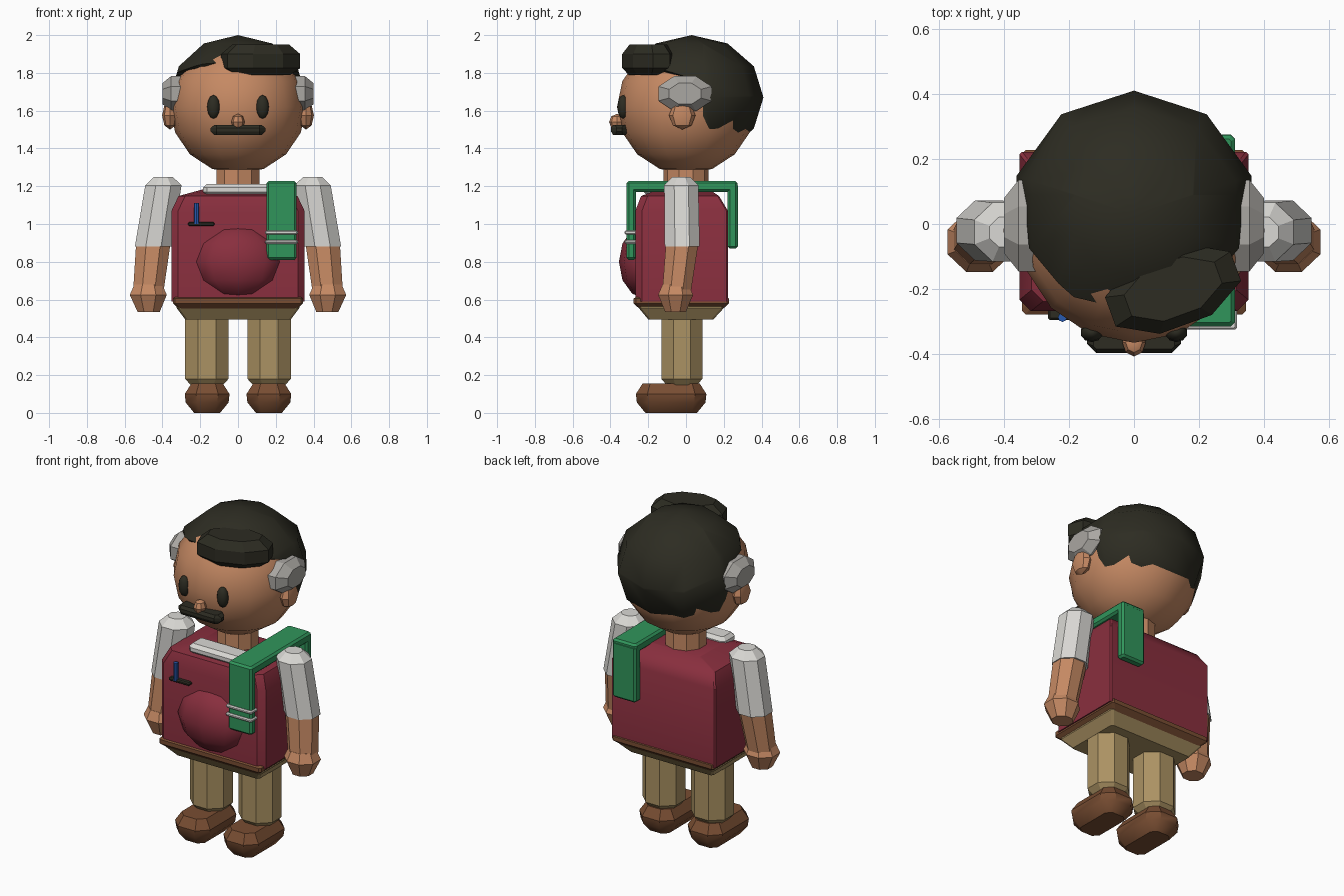
import bpy, bmesh, math
from mathutils import Vector, Matrix

if "Cube" in bpy.data.objects:
    bpy.data.objects.remove(bpy.data.objects["Cube"])


def material(name, rgb):
    m = bpy.data.materials.new(name)
    m.diffuse_color = (*rgb, 1)
    m.use_nodes = True
    m.node_tree.nodes["Principled BSDF"].inputs["Base Color"].default_value = m.diffuse_color
    return m


SKIN = material("skin", (0.56, 0.25, 0.125))
BLACK = material("black", (0.026, 0.025, 0.016))
GREY = material("grey", (0.40, 0.385, 0.36))
WHITE = material("white", (0.70, 0.69, 0.66))
MAROON = material("maroon", (0.25, 0.028, 0.048))
KHAKI = material("khaki", (0.41, 0.29, 0.125))
BROWN = material("brown", (0.19, 0.075, 0.032))
GREEN = material("green", (0.03, 0.30, 0.105))
BLUE = material("blue", (0.021, 0.10, 0.43))


def shade(ob, angle):
    bpy.ops.object.select_all(action='DESELECT')
    ob.select_set(True)
    bpy.context.view_layer.objects.active = ob
    bpy.ops.object.shade_smooth_by_angle(angle=math.radians(angle))


def finish(name, bm, mat, smooth=0):
    bmesh.ops.recalc_face_normals(bm, faces=bm.faces)
    me = bpy.data.meshes.new(name)
    bm.to_mesh(me)
    bm.free()
    me.materials.append(mat)
    ob = bpy.data.objects.new(name, me)
    bpy.context.collection.objects.link(ob)
    if smooth:
        shade(ob, smooth)
    return ob


def loft_mesh(rings):
    """Skin a stack of equal-length point rings and cap both ends."""
    bm = bmesh.new()
    vs = [[bm.verts.new(p) for p in r] for r in rings]
    n = len(vs[0])
    for a, b in zip(vs, vs[1:]):
        for i in range(n):
            j = (i + 1) % n
            bm.faces.new((a[i], a[j], b[j], b[i]))
    bm.faces.new(vs[0])
    bm.faces.new(vs[-1])
    bmesh.ops.remove_doubles(bm, verts=bm.verts, dist=1e-5)
    return bm


def loft(name, rings, mat, smooth=0):
    return finish(name, loft_mesh(rings), mat, smooth)


def ngon(c, ru, rv, n, axis='z', start=90.0):
    pts = []
    for i in range(n):
        a = math.radians(start + 360 * i / n)
        u, v = ru * math.cos(a), rv * math.sin(a)
        d = (u, v, 0) if axis == 'z' else (0, u, v)
        pts.append(Vector(c) + Vector(d))
    return pts


def rect(x0, x1, y0, y1, z, c=0.03, back=None):
    """Rectangle with chamfered corners; back sets the rear chamfer."""
    b = c if back is None else back
    return [Vector(p) for p in (
        (x0 + c, y0, z), (x1 - c, y0, z), (x1, y0 + c, z), (x1, y1 - b, z),
        (x1 - b, y1, z), (x0 + b, y1, z), (x0, y1 - b, z), (x0, y0 + c, z))]


def ellipsoid_mesh(c, r, segs, rows):
    rings = []
    for i in range(rows + 1):
        t = math.pi * i / rows
        s = math.sin(t) if 0 < i < rows else 0
        rings.append(ngon((c[0], c[1], c[2] - r[2] * math.cos(t)), r[0] * s, r[1] * s, segs))
    # poles are collapsed rings, so skin first and merge after
    bm = bmesh.new()
    low, high = bm.verts.new(rings[0][0]), bm.verts.new(rings[-1][0])
    vs = [[bm.verts.new(p) for p in q] for q in rings[1:-1]]
    for i in range(segs):
        j = (i + 1) % segs
        bm.faces.new((low, vs[0][j], vs[0][i]))
        bm.faces.new((high, vs[-1][i], vs[-1][j]))
        for a, b in zip(vs, vs[1:]):
            bm.faces.new((a[i], a[j], b[j], b[i]))
    return bm


def ellipsoid(name, c, r, segs, rows, mat, smooth=60):
    return finish(name, ellipsoid_mesh(c, r, segs, rows), mat, smooth)


def box(name, x0, x1, y0, y1, z0, z1, mat, e=0.012):
    """Box with every edge chamfered."""
    return loft(name, [rect(x0 + e, x1 - e, y0 + e, y1 - e, z0, e / 2), rect(x0, x1, y0, y1, z0 + e, e),
                       rect(x0, x1, y0, y1, z1 - e, e), rect(x0 + e, x1 - e, y0 + e, y1 - e, z1, e / 2)], mat)


# Head and neck
ellipsoid("head", (0, 0, 1.62), (0.36, 0.365, 0.355), 16, 8, SKIN)
loft("neck", [ngon((0, 0, z), 0.12, 0.12, 10) for z in (1.15, 1.32)], SKIN, 20)

# Hair cap: high hairline in front of the ears, low nape behind them
bm = ellipsoid_mesh((0, 0.03, 1.67), (0.38, 0.38, 0.33), 10, 6)
for co, no in (((0, 0.09, 0), (0, 1, 0)), ((0, 0, 1.78), (0, 0.3, 1)), ((0, 0.09, 1.51), (0, 0.2, 1))):
    bmesh.ops.bisect_plane(bm, geom=bm.verts[:] + bm.edges[:] + bm.faces[:], plane_co=co, plane_no=no)


def is_hair(p):
    return p.z > 1.51 - 0.2 * (p.y - 0.09) if p.y > 0.09 else p.z > 1.78 - 0.3 * p.y


bmesh.ops.delete(bm, geom=[f for f in bm.faces if not is_hair(f.calc_center_median())], context='FACES')
hair = finish("hair", bm, BLACK)
solid = hair.modifiers.new("thickness", 'SOLIDIFY')
solid.thickness, solid.offset = 0.04, -1
bpy.context.view_layer.objects.active = hair
bpy.ops.object.modifier_apply(modifier=solid.name)
shade(hair, 50)

# Swept quiff over the forehead
turn = Matrix.Translation((0.12, -0.2, 0)) @ Matrix.Rotation(math.radians(20), 4, 'Z')
loft("quiff", [[turn @ p for p in ngon((0, 0, z), 0.222 * k, 0.125 * k, 8, start=22.5)]
               for z, k in ((1.79, 0.75), (1.825, 1), (1.90, 1), (1.95, 0.72))], BLACK)

# Face
ellipsoid("nose", (0, -0.365, 1.54), (0.036, 0.042, 0.043), 8, 4, SKIN, 30)
loft("moustache", [rect(-0.125, 0.125, -0.385, -0.32, 1.47, 0.01), rect(-0.145, 0.145, -0.397, -0.31, 1.49, 0.03),
                   rect(-0.145, 0.145, -0.397, -0.31, 1.508, 0.03), rect(-0.125, 0.125, -0.385, -0.32, 1.525, 0.01)],
     BLACK)

# Mirrored parts
for s, side in ((-1, "right"), (1, "left")):
    ellipsoid(side + "_eye", (s * 0.13, -0.333, 1.62), (0.035, 0.03, 0.063), 10, 6, BLACK)
    ellipsoid(side + "_ear", (s * 0.36, -0.02, 1.575), (0.042, 0.07, 0.075), 8, 4, SKIN, 30)
    loft(side + "_sideburn", [ngon((s * x, -0.005, 1.69), 0.152 * k, 0.1 * k, 8, 'x', 22.5)
                              for x, k in ((0.29, 1), (0.355, 1), (0.40, 0.6))], GREY)

    def limb(name, path, mat):
        loft(side + name, [ngon((s * x, y, z), r * 1.06, r * 1.0, 8, start=22.5) for x, y, z, r in path], mat)

    limb("_sleeve", [(0.395, -0.025, 1.25, 0.05), (0.395, -0.025, 1.205, 0.098),
                     (0.448, -0.02, 0.88, 0.1)], WHITE)
    limb("_forearm", [(0.448, -0.02, 0.90, 0.093), (0.475, -0.05, 0.64, 0.082)], SKIN)
    limb("_hand", [(0.475, -0.055, 0.68, 0.075), (0.475, -0.055, 0.625, 0.1),
                   (0.473, -0.055, 0.535, 0.06)], SKIN)
    limb("_leg", [(0.165, -0.022, 0.145, 0.085), (0.165, -0.022, 0.18, 0.117),
                  (0.165, -0.022, 0.53, 0.117)], KHAKI)
    xs = sorted((s * 0.045, s * 0.282))
    loft(side + "_shoe", [rect(xs[0] + e, xs[1] - e, -0.265 + e, 0.108 - e, z, c)
                          for z, e, c in ((0, 0.05, 0.03), (0.055, 0.005, 0.06), (0.1, 0, 0.06),
                                          (0.155, 0.035, 0.04))], BROWN, 35)

# Torso, belly, belt and hips
loft("torso", [rect(-hx, hx, y0, y1, z, 0.035, 0.008) for hx, y0, y1, z in (
    (0.352, -0.268, 0.222, 0.59), (0.352, -0.268, 0.222, 1.07), (0.315, -0.238, 0.175, 1.148),
    (0.18, -0.14, 0.12, 1.185))], MAROON, 35)
ellipsoid("belly", (0, -0.215, 0.80), (0.245, 0.14, 0.195), 10, 6, MAROON)
loft("belt", [rect(-hx, hx, y0, y1, z, 0.012) for hx, y0, y1, z in (
    (0.31, -0.245, 0.195, 0.55), (0.345, -0.278, 0.228, 0.58), (0.345, -0.278, 0.228, 0.605),
    (0.33, -0.26, 0.21, 0.615))], BROWN)
loft("hips", [rect(-hx, hx, y0, y1, z, 0.012) for hx, y0, y1, z in (
    (0.28, -0.20, 0.145, 0.495), (0.325, -0.25, 0.20, 0.555), (0.325, -0.25, 0.20, 0.58))], KHAKI)

# Collar, pocket trim and pen
box("collar", -0.185, 0.185, -0.225, -0.10, 1.15, 1.212, WHITE, 0.02)
box("pocket_trim", -0.265, -0.125, -0.295, -0.26, 0.99, 1.01, BLACK, 0.006)
loft("pen", [ngon((-0.22, -0.287, z), 0.014, 0.014, 8) for z in (1.0, 1.11)], BLUE)

# Towel over the shoulder with two stripes
box("towel_top", 0.15, 0.31, -0.315, 0.273, 1.17, 1.228, GREEN)
box("towel_front", 0.15, 0.31, -0.315, -0.265, 0.81, 1.215, GREEN)
box("towel_back", 0.15, 0.31, 0.22, 0.275, 0.87, 1.215, GREEN)
for i, z in enumerate((0.895, 0.945)):
    box(f"towel_stripe_{i + 1}", 0.143, 0.317, -0.325, -0.258, z, z + 0.02, WHITE, 0.006)
